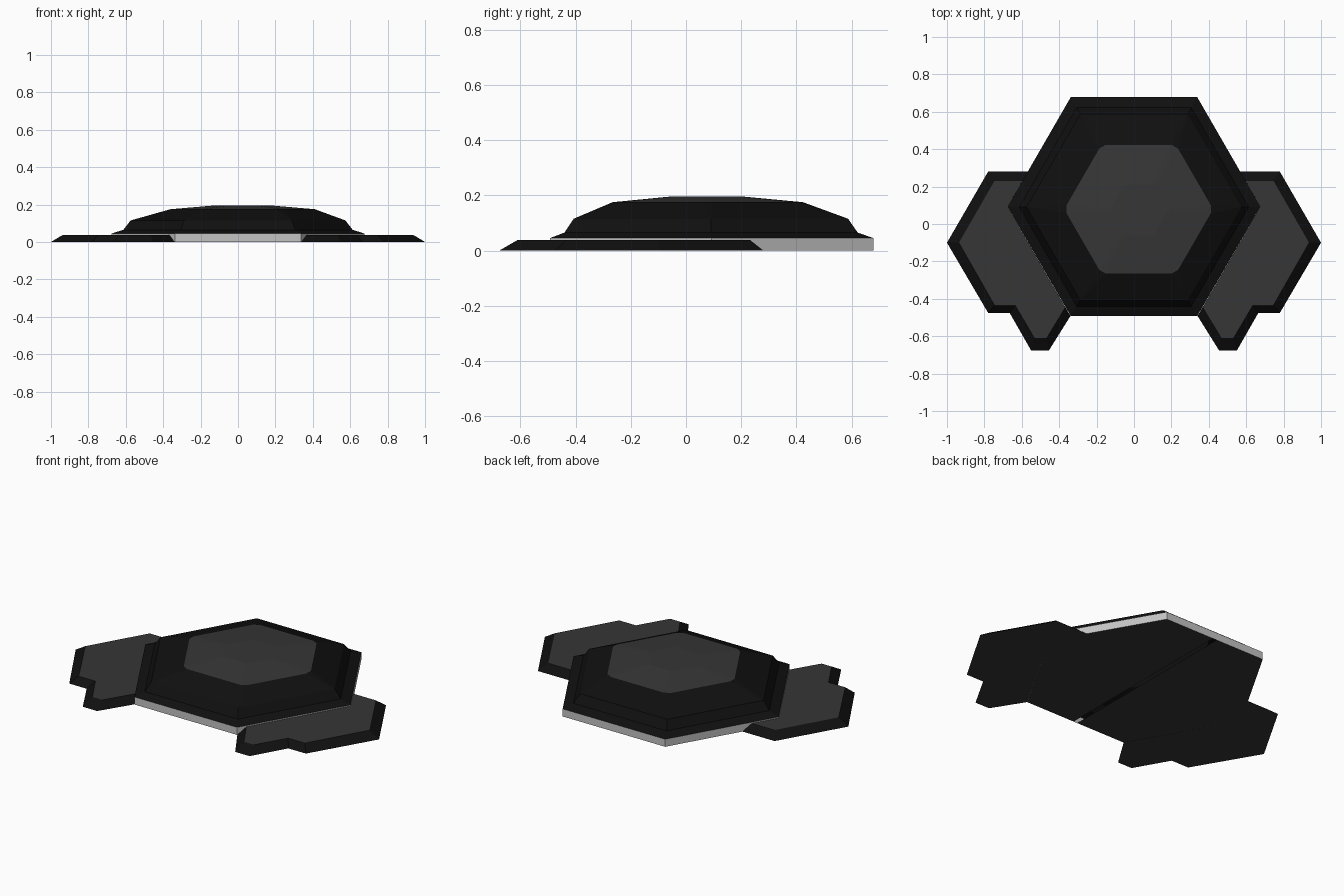
import bpy, bmesh, math
from mathutils import Vector

if "Cube" in bpy.data.objects:
    bpy.data.objects.remove(bpy.data.objects["Cube"])


def material(name, v):
    m = bpy.data.materials.new(name)
    m.diffuse_color = (v, v, v, 1)
    m.use_nodes = True
    m.node_tree.nodes["Principled BSDF"].inputs["Base Color"].default_value = m.diffuse_color
    return m


BLACK = material("black", 0.005)
GREY = material("dark grey", 0.037)
LIGHT = material("light grey", 0.55)
CX, CY, R = 0.0, 0.093, 0.676


def finish(name, bm, mats):
    me = bpy.data.meshes.new(name)
    bm.to_mesh(me)
    bm.free()
    for m in mats:
        me.materials.append(m)
    ob = bpy.data.objects.new(name, me)
    bpy.context.collection.objects.link(ob)
    return ob


def hexagon(r, z, cx=CX, cy=CY, cut=0.0):
    # hexagon with each corner cut back by a fraction of the side
    c = [Vector((cx + r * math.cos(i * math.pi / 3), cy + r * math.sin(i * math.pi / 3), z))
         for i in range(6)]
    pts = []
    for i in range(6):
        pts += [c[i].lerp(c[i - 1], cut), c[i].lerp(c[(i + 1) % 6], cut)]
    return pts


def loft(bm, loops, mats, cap_mat):
    rings = [[bm.verts.new(p) for p in l] for l in loops]
    n = len(rings[0])
    for a, b, m in zip(rings, rings[1:], mats):
        for i in range(n):
            j = (i + 1) % n
            bm.faces.new((a[i], a[j], b[j], b[i])).material_index = m
    if cap_mat is not None:
        bm.faces.new(rings[-1]).material_index = cap_mat
    return rings


# Domed body: black stepped slopes with a dark grey lens on top
bm = bmesh.new()
loft(bm, [hexagon(R, 0.045),
          hexagon(0.613, 0.065, 0, 0.091),
          hexagon(0.574, 0.115, 0, 0.09),
          hexagon(0.398, 0.175, 0.025, 0.079, 0.06),
          hexagon(0.157, 0.195, 0.025, 0.075, 0.06)], [0, 0, 0, 1], 1)
bmesh.ops.remove_doubles(bm, verts=bm.verts, dist=0.0005)
finish("domed_body", bm, [BLACK, GREY])

# Light base wall
bm = bmesh.new()
loft(bm, [hexagon(R, 0), hexagon(R, 0.045)], [0], None)
bmesh.ops.remove_doubles(bm, verts=bm.verts, dist=0.0005)
finish("base_wall", bm, [LIGHT])

# Underside plate in two halves with a narrow slit between them
bm = bmesh.new()
f = bm.faces.new([bm.verts.new(p) for p in hexagon(R, 0)[::2]])
f.normal_flip()
for x in (-0.013, 0.013):
    bmesh.ops.bisect_plane(bm, geom=bm.verts[:] + bm.edges[:] + bm.faces[:],
                           plane_co=(x, 0, 0), plane_no=(1, 0, 0))
slit = [f for f in bm.faces if abs(f.calc_center_median().x) < 0.01]
bmesh.ops.delete(bm, geom=slit, context='FACES')
finish("underside_plate", bm, [GREY])

# Side wings: flat grey tops with black chamfered edges, mirrored
outer = [(0.34, -0.492), (0.455, -0.676), (0.55, -0.676), (0.665, -0.475), (0.78, -0.475),
         (1.0, -0.1), (0.78, 0.28), (0.568, 0.28), (0.676, 0.093)]
inner = [(0.367, -0.445), (0.467, -0.61), (0.532, -0.61), (0.635, -0.435), (0.745, -0.435),
         (0.936, -0.1), (0.745, 0.232), (0.596, 0.232), (0.676, 0.093)]
for side, s in (("right", 1), ("left", -1)):
    bm = bmesh.new()
    rings = loft(bm, [[(s * x, y, 0) for x, y in outer],
                      [(s * x, y, 0.038) for x, y in inner]], [0], 1)
    bm.faces.new(rings[0][::-1]).material_index = 1
    bmesh.ops.recalc_face_normals(bm, faces=bm.faces)
    finish(side + "_wing", bm, [BLACK, GREY])
